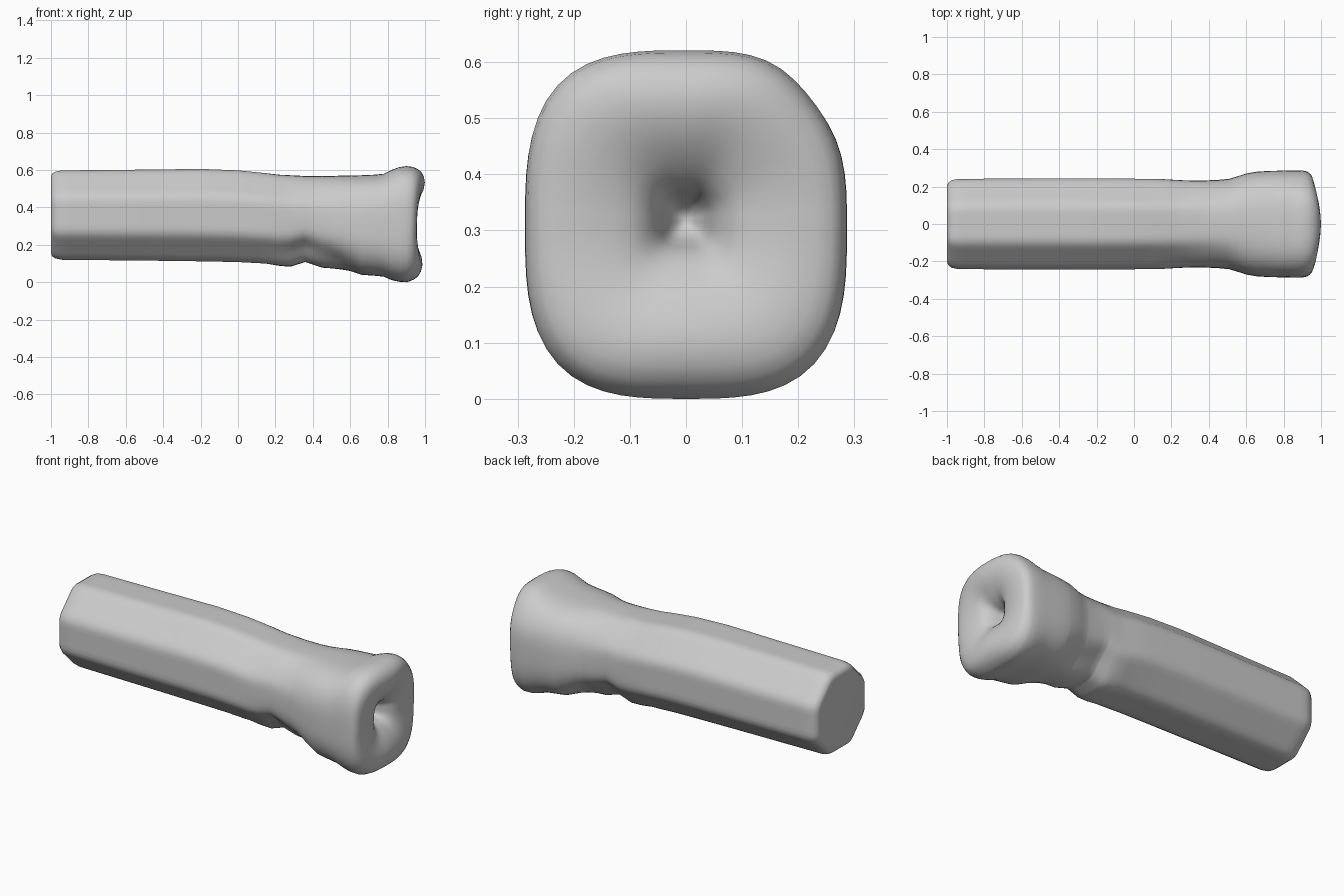
import bpy, bmesh, math
from mathutils import Vector

if "Cube" in bpy.data.objects:
    bpy.data.objects.remove(bpy.data.objects["Cube"])

N = 64
# station: x, bottom z, top z, half width, corner squareness
STATIONS = [
    (-1.00, .16, .56, .20, 2.2), (-.995, .14, .58, .218, 2.25),
    (-.975, .127, .592, .234, 2.3), (-.94, .12, .598, .241, 2.3),
    (-.50, .116, .602, .244, 2.3), (-.20, .112, .606, .244, 2.35),
    (.0, .108, .598, .242, 2.4), (.15, .10, .583, .24, 2.4),
    (.22, .088, .575, .236, 2.4), (.28, .083, .572, .233, 2.4),
    (.36, .108, .568, .232, 2.4), (.45, .078, .568, .236, 2.4),
    (.51, .073, .569, .242, 2.5), (.56, .067, .57, .257, 2.6),
    (.60, .06, .57, .27, 2.7), (.66, .04, .572, .28, 2.8),
    (.73, .035, .575, .284, 2.9), (.78, .03, .58, .285, 3.0),
    (.82, .012, .60, .286, 3.0), (.86, .003, .615, .287, 3.1),
    (.90, .0, .621, .286, 3.1),
]
# flared face: ring scale, x at top and bottom, x at the sides
FACE = [(.985, .935, .922), (.955, .957, .938), (.905, .978, .949),
        (.82, .993, .955), (.71, .999, .957), (.58, .992, .955),
        (.45, .974, .948), (.34, .95, .94), (.26, .928, .924),
        (.20, .905, .90), (.155, .875, .87), (.12, .83, .83), (.06, .80, .80)]


def section(t, x, z0, z1, w, n):
    """Point (y, z): soft octagon on the shaft, superellipse on the head."""
    c, s = math.cos(t), math.sin(t)
    r = (abs(c) ** n + abs(s) ** n) ** (-1 / n)
    d = (t + math.pi / 8) % (math.pi / 4) - math.pi / 8
    octa = 1 / math.cos(min(abs(d), math.radians(19)))
    f = min(1, max(0, (x - .1) / .5))
    r = octa * (1 - f) + r * f
    return w * r * c, (z0 + z1) / 2 + (z1 - z0) / 2 * r * s


def bump(x, t, x0, t0, sx, st, h):
    d = math.atan2(math.sin(t - t0), math.cos(t - t0))
    return h * math.exp(-((x - x0) / sx) ** 2 - (d / st) ** 2)


def station(x):
    """Blended values at position x."""
    for a, b in zip(STATIONS, STATIONS[1:]):
        if x <= b[0]:
            f = (x - a[0]) / (b[0] - a[0])
            return [p + (q - p) * f for p, q in zip(a[1:], b[1:])]
    return STATIONS[-1][1:]


angles = [2 * math.pi * i / N for i in range(N)]
xs = sorted({s[0] for s in STATIONS} | {round(-.9 + .05 * i, 3) for i in range(34)})
rings = []
c = Vector((0, 0, .35))

# Long faceted shaft and flared head, with worn hollows on the lower sides
for x in xs:
    ring = []
    for t in angles:
        y, z = section(t, x, *station(x))
        d = (bump(x, t, .36, -2.4, .14, .35, -.025) + bump(x, t, .38, -.75, .14, .35, -.02)
             + bump(x, t, .53, -2.2, .08, .3, -.018) + bump(x, t, .53, -.9, .08, .3, -.015)
             + bump(x, t, .9, .75, .12, .3, -.02))
        v = Vector((0, y, z)) - c
        v *= 1 + d / v.length
        ring.append(Vector((x, v.y, v.z + c.z)))
    rings.append(ring)

# Rounded rim curling into the central pit
last = rings[-1]
for k, xe, xside in FACE:
    ring = []
    for t, p in zip(angles, last):
        s2 = math.sin(t) ** 2
        low = .018 * k * max(0, -math.sin(t))
        ring.append(Vector((xside + (xe - xside) * s2 - low,
                            p.y * k, .32 + (p.z - .32) * k)))
    rings.append(ring)

bm = bmesh.new()
grid = [[bm.verts.new(p) for p in r] for r in rings]
for a, b in zip(grid, grid[1:]):
    for i in range(N):
        j = (i + 1) % N
        bm.faces.new((a[i], a[j], b[j], b[i]))
bm.faces.new(grid[0][::-1])
tip = bm.verts.new((.79, 0, .32))
for i in range(N):
    bm.faces.new((grid[-1][i], grid[-1][(i + 1) % N], tip))
bmesh.ops.recalc_face_normals(bm, faces=bm.faces[:])
me = bpy.data.meshes.new("flared_shaft")
bm.to_mesh(me)
bm.free()
ob = bpy.data.objects.new("flared_shaft", me)
bpy.context.collection.objects.link(ob)
bpy.context.view_layer.objects.active = ob
ob.select_set(True)
bpy.ops.object.shade_smooth_by_angle(angle=math.radians(60))
